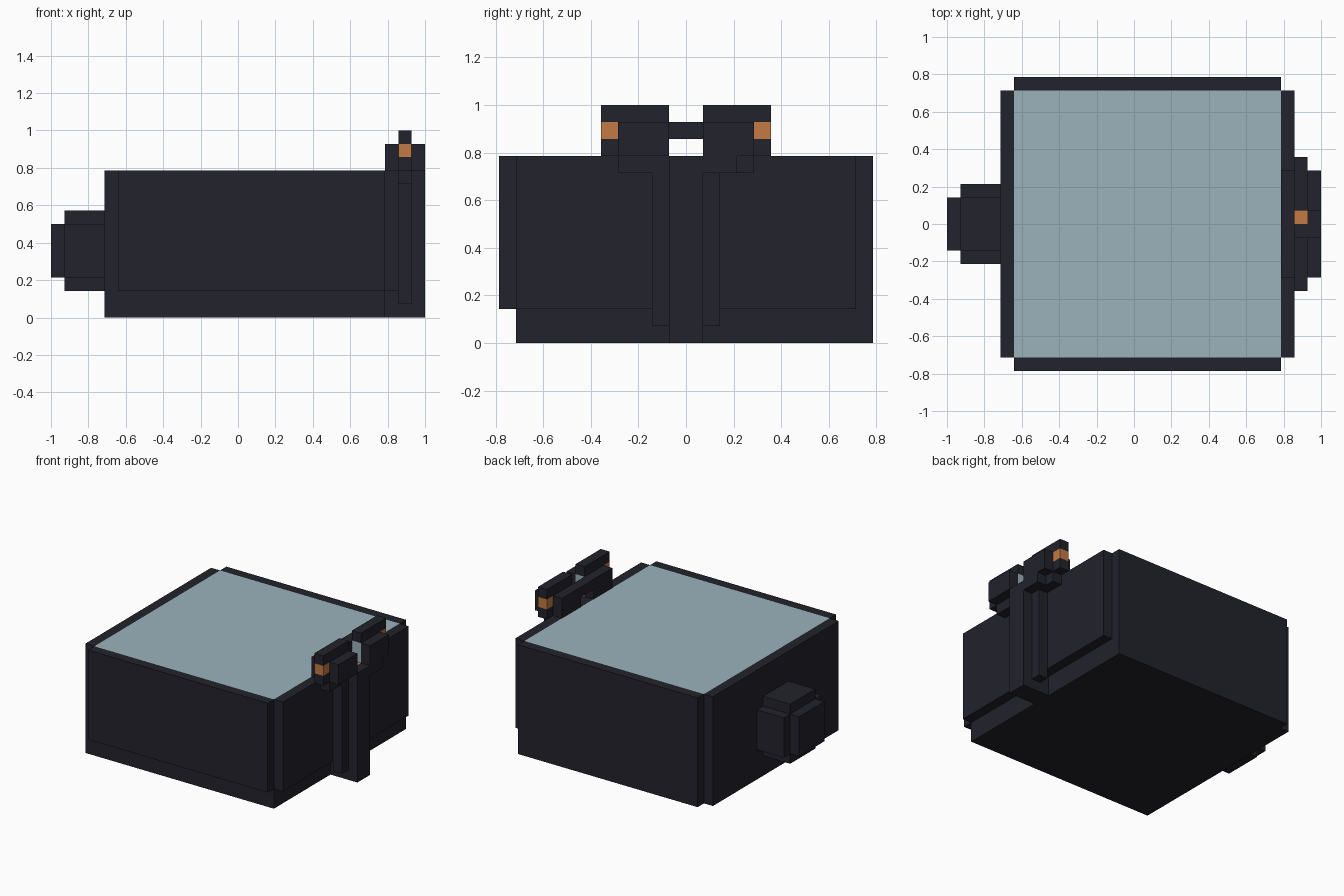
import bpy

if "Cube" in bpy.data.objects:
    bpy.data.objects.remove(bpy.data.objects["Cube"], do_unlink=True)

U = 1 / 14  # every part sits on this unit grid


def material(name, color):
    m = bpy.data.materials.new(name)
    m.use_nodes = True
    m.diffuse_color = (*color, 1)
    m.node_tree.nodes["Principled BSDF"].inputs["Base Color"].default_value = (*color, 1)
    return m


DARK = material("dark metal", (0.016, 0.016, 0.025))
GLASS = material("pale blue glass", (0.33, 0.45, 0.50))
COPPER = material("copper", (0.54, 0.195, 0.054))


def box(name, xs, ys, zs, mat=DARK):
    """Box spanning the given grid ranges."""
    bpy.ops.mesh.primitive_cube_add(size=1)
    ob = bpy.context.object
    ob.name = name
    spans = (xs, ys, zs)
    for v in ob.data.vertices:
        v.co = [(s[0] if c < 0 else s[1]) * U for c, s in zip(v.co, spans)]
    ob.data.materials.append(mat)
    return ob


def pair(name, xs, ys, zs, mat=DARK):
    """The same box on both sides of y = 0."""
    box("back_" + name, xs, ys, zs, mat)
    box("front_" + name, xs, (-ys[1], -ys[0]), zs, mat)


# Case body and pane
box("case_core", (-9, 11), (-10, 10), (0, 10))
box("glass_pane", (-9, 11), (-10, 10), (10, 11), GLASS)
box("right_wall", (-10, -9), (-10, 10), (0, 11))
box("left_wall", (11, 12), (-10, 10), (2, 11))
box("back_wall", (-9, 11), (10, 11), (0, 11))
box("front_wall", (-9, 11), (-11, -10), (2, 11))

# Crown on the right side: three crossed blocks
box("crown_wide", (-13, -10), (-3, 3), (3, 7))
box("crown_tall", (-13, -10), (-2, 2), (2, 8))
box("crown_tip", (-14, -13), (-2, 2), (3, 7))

# Post and its ribs on the left side
box("hinge_post", (11, 14), (-1, 1), (0, 10))
box("post_cap_inner", (11, 12), (-1, 1), (10, 11))
box("post_cap_outer", (13, 14), (-1, 1), (10, 11))
box("post_cap_middle", (12, 13), (-1, 0), (10, 11))
box("post_contact", (12, 13), (0, 1), (10, 11), COPPER)
pair("post_rib", (12, 13), (1, 2), (1, 10))

# Twin tubes with glass cores, copper ends and dark casings
pair("tube_bracket", (12, 13), (1, 4), (10, 11))
pair("tube_core", (12, 13), (1, 4), (11, 13), GLASS)
pair("tube_inner_casing", (11, 12), (1, 4), (11, 13))
pair("tube_outer_casing", (13, 14), (1, 4), (11, 13))
pair("tube_top_casing", (12, 13), (1, 5), (13, 14))
pair("tube_end_foot", (12, 13), (4, 5), (11, 12))
pair("tube_end", (12, 13), (4, 5), (12, 13), COPPER)
box("tube_link", (11, 12), (-1, 1), (12, 13))
box("bracket_lug", (13, 14), (1, 3), (10, 11))
